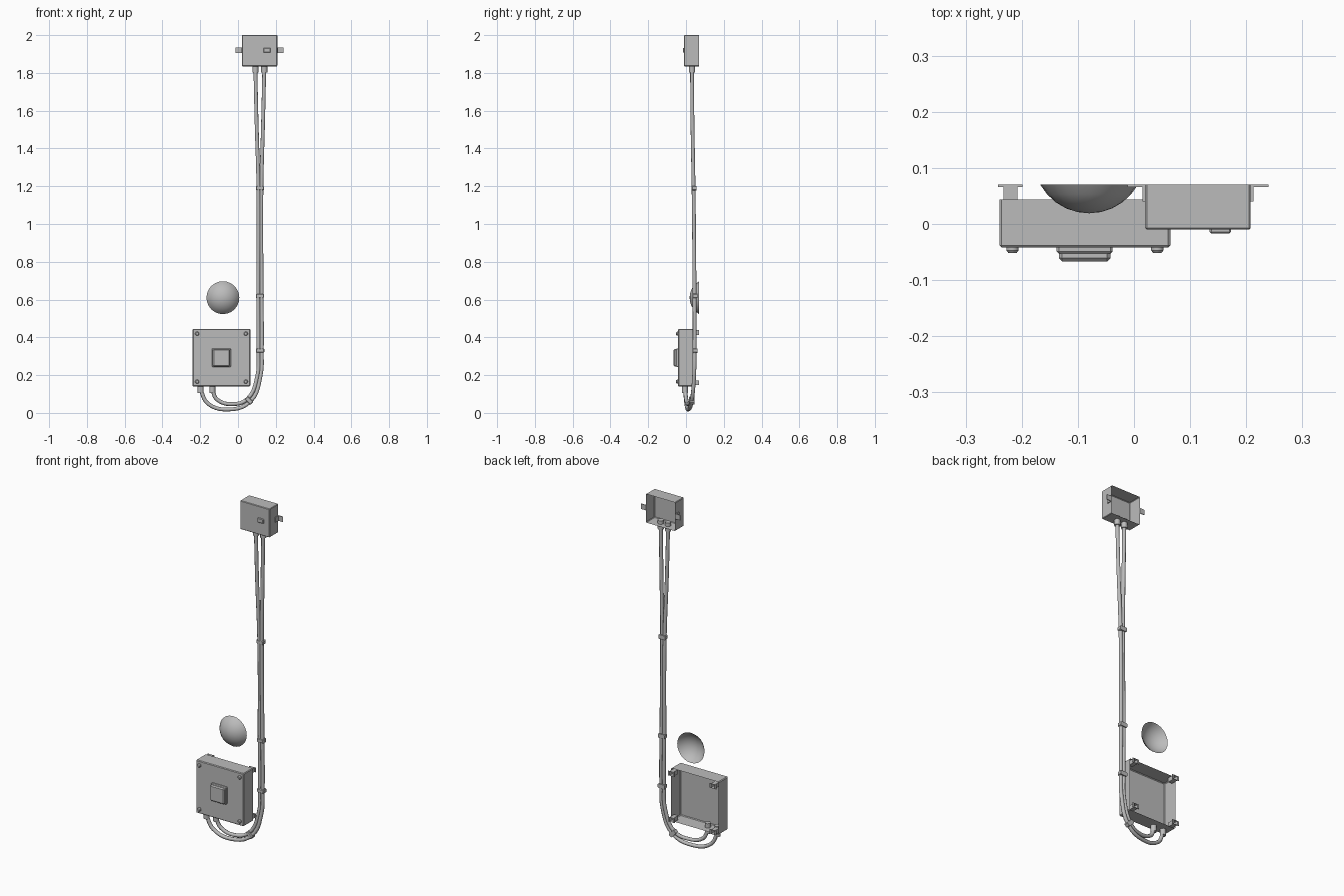
import bpy, bmesh, math
from mathutils import Vector

if "Cube" in bpy.data.objects:
    bpy.data.objects.remove(bpy.data.objects["Cube"], do_unlink=True)

grey = bpy.data.materials.new("plain_grey")
grey.use_nodes = True
colour = (0.5, 0.5, 0.5, 1)
grey.diffuse_color = colour
grey.node_tree.nodes["Principled BSDF"].inputs["Base Color"].default_value = colour


def finish(name, bm, smooth=False):
    mesh = bpy.data.meshes.new(name)
    bm.to_mesh(mesh)
    bm.free()
    ob = bpy.data.objects.new(name, mesh)
    bpy.context.collection.objects.link(ob)
    mesh.materials.append(grey)
    if smooth:
        bpy.ops.object.select_all(action='DESELECT')
        ob.select_set(True)
        bpy.context.view_layer.objects.active = ob
        bpy.ops.object.shade_smooth_by_angle(angle=math.radians(40))
    return ob


def box(name, lo, hi, bevel=0, open_back=False, open_front=False):
    """Box between two corners, optionally open towards +y or -y, front edges bevelled."""
    lo, hi = Vector(lo), Vector(hi)
    bm = bmesh.new()
    bmesh.ops.create_cube(bm, size=1)
    for v in bm.verts:
        v.co = Vector(hi[i] if v.co[i] > 0 else lo[i] for i in range(3))
    bm.normal_update()
    gone = [f for f in bm.faces
            if (open_back and f.normal.y > 0.9) or (open_front and f.normal.y < -0.9)]
    bmesh.ops.delete(bm, geom=gone, context='FACES')
    if bevel:
        edges = [e for e in bm.edges if not e.is_boundary
                 and min(v.co.y for v in e.verts) < lo.y + 1e-5]
        bmesh.ops.bevel(bm, geom=edges, offset=bevel, segments=1, affect='EDGES')
    return finish(name, bm)


def rod(name, start, end, r1, r2, sides=12):
    """Cylinder or cone between two points."""
    start, end = Vector(start), Vector(end)
    bm = bmesh.new()
    bmesh.ops.create_cone(bm, cap_ends=True, segments=sides, radius1=r1, radius2=r2,
                          depth=(end - start).length)
    turn = (end - start).to_track_quat('Z', 'Y')
    for v in bm.verts:
        v.co = turn @ v.co + (start + end) / 2
    return finish(name, bm, True)


def cable(name, points, radius=0.0105):
    """Round cable along a smooth path."""
    curve = bpy.data.curves.new(name, 'CURVE')
    curve.dimensions = '3D'
    curve.bevel_depth = radius
    curve.bevel_resolution = 2
    curve.resolution_u = 5
    spline = curve.splines.new('BEZIER')
    spline.bezier_points.add(len(points) - 1)
    for p, co in zip(spline.bezier_points, points):
        p.co = co
        p.handle_left_type = p.handle_right_type = 'AUTO'
    ob = bpy.data.objects.new(name, curve)
    bpy.context.collection.objects.link(ob)
    curve.materials.append(grey)


WALL = 0.07

# Lower control box with its push button
box("lower_box", (-0.24, -0.042, 0.14), (0.065, 0.044, 0.445), 0.004, open_back=True)
box("button_base", (-0.138, -0.053, 0.242), (-0.038, -0.042, 0.342), 0.004)
box("button_cap", (-0.134, -0.067, 0.246), (-0.042, -0.053, 0.338), 0.006)

# Corner screws and hollow wall brackets
for sx, side in ((-1, "right"), (1, "left")):
    for sz, level in ((-1, "lower"), (1, "upper")):
        x, z = -0.0875 + sx * 0.129, 0.2925 + sz * 0.127
        tag = f"{level}_{side}"
        rod(f"screw_{tag}", (x, -0.042, z), (x, -0.047, z), 0.011, 0.011)
        rod(f"screw_head_{tag}", (x, -0.047, z), (x, -0.052, z), 0.011, 0.007)
        bx, bz = -0.0875 + sx * 0.133, 0.2925 + sz * 0.133
        box(f"bracket_post_{tag}", (bx - 0.0125, 0.025, bz - 0.0125),
            (bx + 0.0125, WALL, bz + 0.0125), open_back=True)
        for s in (-1, 1):
            ex = bx + s * 0.0165
            box(f"bracket_flange_{tag}_{s}", (ex - 0.005, WALL - 0.004, bz - 0.0125),
                (ex + 0.005, WALL, bz + 0.0125))

# Upper junction box with mounting tabs and a small indicator
box("upper_box", (0.02, -0.01, 1.835), (0.208, WALL, 2.0), 0.003, open_back=True)
box("indicator", (0.135, -0.017, 1.907), (0.173, -0.01, 1.933), 0.003)
for s, side in ((-1, "right"), (1, "left")):
    edge = 0.114 + s * 0.094
    for part, a, b, front in (("tab", 0, 0.032, WALL - 0.004), ("tab_flange", 0, 0.005, 0.04)):
        xs = sorted((edge + s * a, edge + s * b))
        box(f"{part}_{side}", (xs[0], front, 1.905), (xs[1], WALL, 1.935))

# Shallow wall dome, open at the back
bm = bmesh.new()
rim, height, rings = 0.087, 0.051, 5
ball = (rim ** 2 + height ** 2) / (2 * height)
sweep = math.asin(rim / ball)
profile = [bm.verts.new((-0.08 + ball * math.sin(sweep * i / rings),
                         WALL - height + ball * (1 - math.cos(sweep * i / rings)), 0.61))
           for i in range(rings + 1)]
edges = [bm.edges.new(pair) for pair in zip(profile, profile[1:])]
bmesh.ops.spin(bm, geom=profile + edges, cent=(-0.08, 0, 0.61), axis=(0, 1, 0),
               angle=math.tau, steps=24)
bmesh.ops.remove_doubles(bm, verts=bm.verts, dist=1e-4)
bmesh.ops.recalc_face_normals(bm, faces=bm.faces)
if sum(f.normal.y for f in bm.faces) > 0:
    bmesh.ops.reverse_faces(bm, faces=bm.faces)
finish("wall_dome", bm, True)

# Cables running down from the upper box and looping up into the lower one
cable("outer_cable", [
    (0.139, 0.032, 1.82), (0.133, 0.034, 1.55), (0.124, 0.04, 1.19), (0.125, 0.045, 0.62),
    (0.126, 0.045, 0.33), (0.12, 0.043, 0.2), (0.065, 0.03, 0.06), (-0.05, 0.012, 0.018),
    (-0.16, 0.002, 0.05), (-0.198, -0.005, 0.12)])
cable("inner_cable", [
    (0.092, 0.032, 1.82), (0.098, 0.034, 1.55), (0.108, 0.04, 1.19), (0.107, 0.045, 0.62),
    (0.108, 0.045, 0.33), (0.103, 0.043, 0.2), (0.05, 0.03, 0.074), (-0.02, 0.012, 0.047),
    (-0.11, 0.002, 0.07), (-0.136, -0.005, 0.12)])

# Cable glands passing through the box walls
for i, (x, y, low, high) in enumerate(((0.092, 0.032, 1.803, 1.855), (0.139, 0.032, 1.803, 1.855),
                                       (-0.198, -0.005, 0.105, 0.165),
                                       (-0.136, -0.005, 0.105, 0.165))):
    rod(f"cable_gland_{i}", (x, y, low), (x, y, high), 0.016, 0.016)

# Clamps holding the cables together
for i, (x, z, y) in enumerate(((0.116, 1.19, 0.042), (0.116, 0.62, 0.046), (0.117, 0.33, 0.046))):
    box(f"cable_clamp_{i}", (x - 0.022, y - 0.012, z - 0.012), (x + 0.022, y + 0.014, z + 0.012),
        0.004)
clamp = box("loop_clamp", (-0.022, -0.014, -0.012), (0.022, 0.014, 0.012), 0.004)
clamp.location = (0.058, 0.03, 0.066)
clamp.rotation_euler = (0, math.radians(45), 0)
